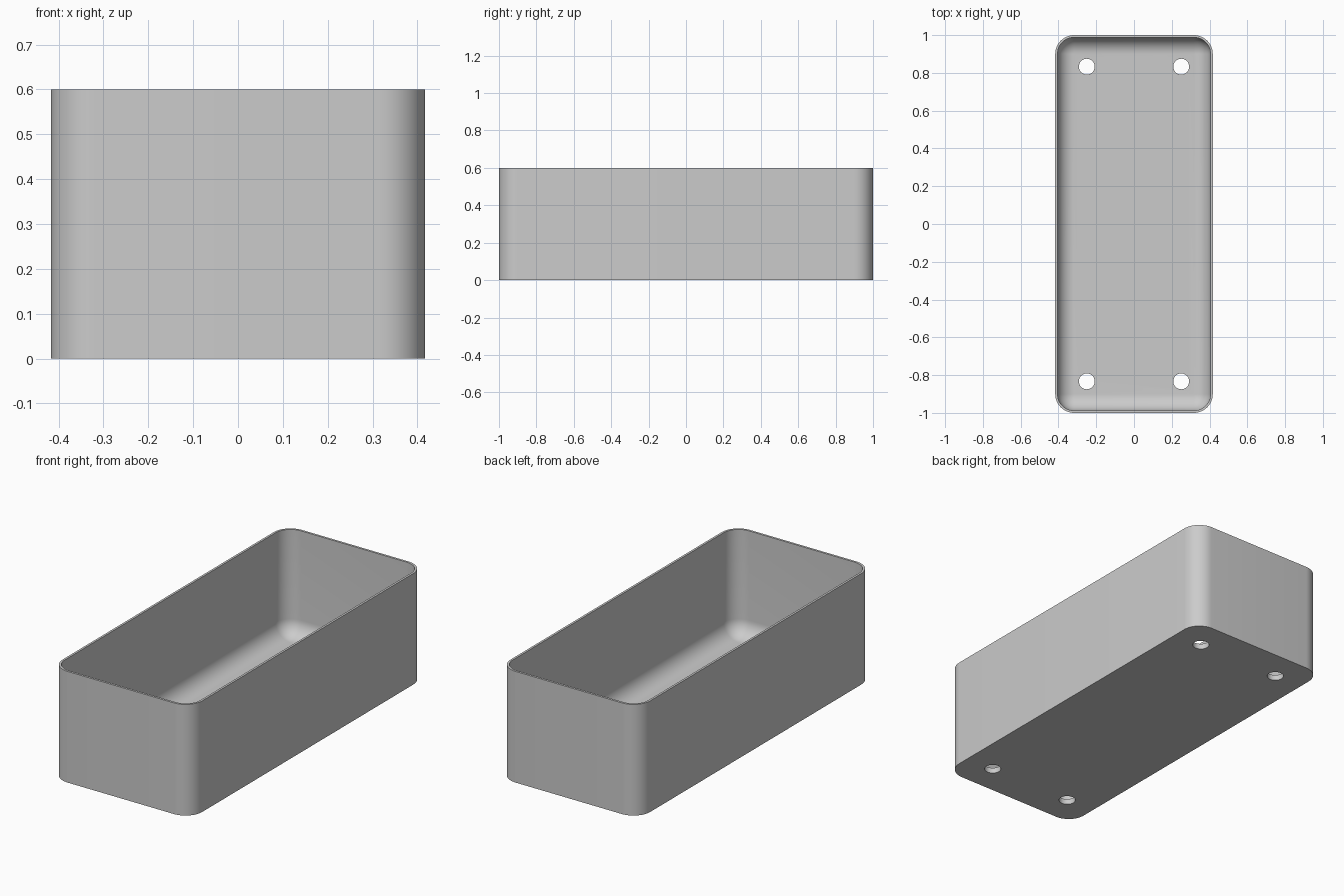
import bpy, bmesh
from math import sin, cos, pi

cube = bpy.data.objects.get("Cube")
if cube:
    bpy.data.objects.remove(cube, do_unlink=True)

HALF_X, HALF_Y, HEIGHT = 0.417, 1.0, 0.6
CORNER, WALL, FLOOR = 0.1, 0.012, 0.03
HOLE_X, HOLE_Y, HOLE_R = 0.25, 0.833, 0.042
STEPS = 12

grey = bpy.data.materials.new("light_grey")
grey.use_nodes = True
colour = (0.6, 0.6, 0.6, 1)
grey.diffuse_color = colour
grey.node_tree.nodes["Principled BSDF"].inputs["Base Color"].default_value = colour


def rounded_loop(bm, inset, z):
    """Rounded rectangle ring, moved inward by inset."""
    r = CORNER - inset
    cx, cy = HALF_X - CORNER, HALF_Y - CORNER
    ring = []
    for q, (sx, sy) in enumerate([(1, 1), (-1, 1), (-1, -1), (1, -1)]):
        for i in range(STEPS + 1):
            a = (q + i / STEPS) * pi / 2
            ring.append(bm.verts.new((sx * cx + r * cos(a), sy * cy + r * sin(a), z)))
    return ring


# Tray section: outer wall, rim, inner wall, rounded transition to the floor
fillet = CORNER - WALL
section = [(0, 0), (0, HEIGHT), (WALL, HEIGHT)]
for i in range(STEPS + 1):
    a = i / STEPS * pi / 2
    section.append((WALL + fillet * (1 - cos(a)), FLOOR + fillet * (1 - sin(a))))

bm = bmesh.new()
rings = [rounded_loop(bm, inset, z) for inset, z in section]
for low, high in zip(rings, rings[1:]):
    n = len(low)
    for i in range(n):
        j = (i + 1) % n
        bm.faces.new((low[i], low[j], high[j], high[i]))
bm.faces.new(rings[0][::-1])
bm.faces.new(rings[-1])
bmesh.ops.remove_doubles(bm, verts=bm.verts, dist=1e-5)
bmesh.ops.recalc_face_normals(bm, faces=bm.faces)
mesh = bpy.data.meshes.new("tray")
bm.to_mesh(mesh)
bm.free()
mesh.materials.append(grey)
tray = bpy.data.objects.new("tray", mesh)
bpy.context.collection.objects.link(tray)

# Four drain holes through the floor
cutters = []
for x in (-HOLE_X, HOLE_X):
    for y in (-HOLE_Y, HOLE_Y):
        bpy.ops.mesh.primitive_cylinder_add(vertices=32, radius=HOLE_R, depth=0.2, location=(x, y, 0))
        cutter = bpy.context.object
        cutter.name = "hole_cutter"
        cutter.hide_render = True
        cutter.data.materials.append(grey)
        cutters.append(cutter)

bpy.ops.object.select_all(action="DESELECT")
tray.select_set(True)
bpy.context.view_layer.objects.active = tray
for cutter in cutters:
    mod = tray.modifiers.new("drain_hole", "BOOLEAN")
    mod.operation = "DIFFERENCE"
    mod.solver = "EXACT"
    mod.object = cutter
    bpy.ops.object.modifier_apply(modifier=mod.name)
for cutter in cutters:
    bpy.data.objects.remove(cutter, do_unlink=True)

bpy.ops.object.shade_smooth_by_angle(angle=pi / 6)
